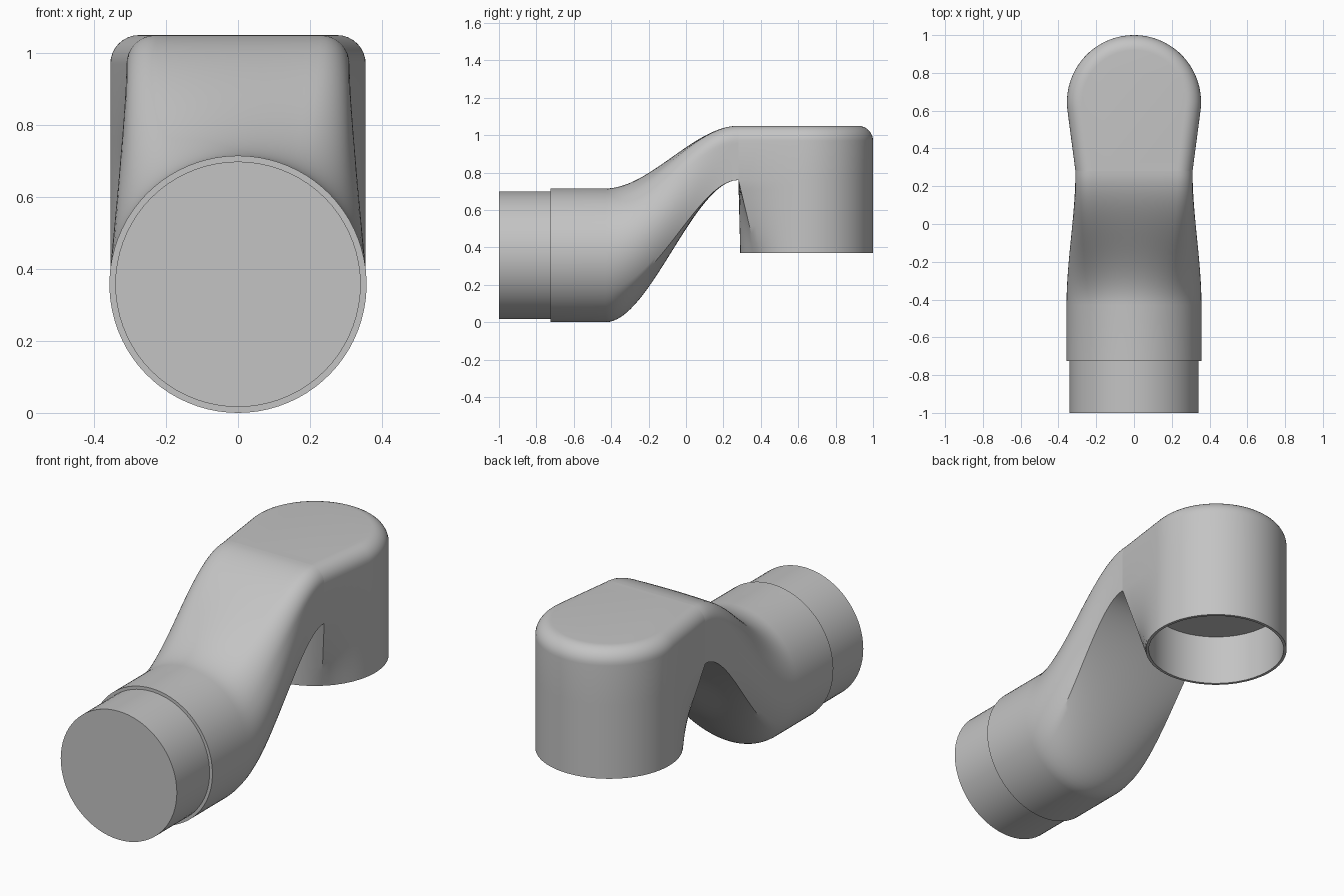
import bpy, bmesh
from math import sin, cos, pi, radians, atan2, acos, hypot

cube = bpy.data.objects.get("Cube")
if cube:
    bpy.data.objects.remove(cube)

grey = bpy.data.materials.new("plain_grey")
grey.use_nodes = True
colour = (0.55, 0.55, 0.55, 1)
grey.diffuse_color = colour
grey.node_tree.nodes["Principled BSDF"].inputs["Base Color"].default_value = colour


def loft(name, rings, cap_start=True, cap_end=True, skip=lambda row, i: False):
    """Skin a list of equal-length closed rings into one object."""
    bm = bmesh.new()
    rows = [[bm.verts.new(p) for p in ring] for ring in rings]
    n = len(rows[0])
    for r in range(len(rows) - 1):
        for i in range(n):
            if not skip(r, i):
                j = (i + 1) % n
                bm.faces.new((rows[r][i], rows[r][j], rows[r + 1][j], rows[r + 1][i]))
    if cap_start:
        bm.faces.new(rows[0])
    if cap_end:
        bm.faces.new(rows[-1])
    bmesh.ops.recalc_face_normals(bm, faces=bm.faces)
    mesh = bpy.data.meshes.new(name)
    bm.to_mesh(mesh)
    bm.free()
    mesh.materials.append(grey)
    ob = bpy.data.objects.new(name, mesh)
    bpy.context.collection.objects.link(ob)
    bpy.ops.object.select_all(action="DESELECT")
    ob.select_set(True)
    bpy.context.view_layer.objects.active = ob
    bpy.ops.object.shade_smooth_by_angle(angle=radians(30))
    return ob


def mix(a, b, t):
    return a + (b - a) * t


def smooth(t):
    return t * t * (3 - 2 * t)


# Shared sizes
PIPE_R, SPIGOT_R = 0.3575, 0.341
NECK_W, NECK_LOW, TOP, FILLET = 0.31, 0.76, 1.05, 0.08
BEND_START, BEND_END = -0.43, 0.28

# Spigot: the narrower closed end of the pipe
steps = [2 * pi * i / 72 for i in range(72)]
loft("spigot", [[(SPIGOT_R * cos(a), y, PIPE_R + SPIGOT_R * sin(a)) for a in steps]
                for y in (-1, -0.725)], cap_end=False)


# Neck section: each point of the circle is paired with one of a flat bar
# that has rounded top corners and square bottom corners
def section_pairs():
    mid, half = (NECK_LOW + TOP) / 2, (TOP - NECK_LOW) / 2
    flat, shoulder = NECK_W - FILLET, TOP - FILLET

    def line(x0, z0, x1, z1):
        return lambda t: (mix(x0, x1, t), mix(z0, z1, t))

    def corner(side, start):
        return lambda t: (side * flat + FILLET * cos(start + t * pi / 2),
                          shoulder + FILLET * sin(start + t * pi / 2))

    spans = [
        (-145, -35, 24, line(-NECK_W, NECK_LOW, NECK_W, NECK_LOW)),
        (-35, 30, 14, line(NECK_W, NECK_LOW, NECK_W, shoulder)),
        (30, 58, 8, corner(1, 0)),
        (58, 122, 14, line(flat, TOP, -flat, TOP)),
        (122, 150, 8, corner(-1, pi / 2)),
        (150, 215, 14, line(-NECK_W, shoulder, -NECK_W, NECK_LOW)),
    ]
    pairs = []
    for a0, a1, n, shape in spans:
        for k in range(n):
            a = radians(mix(a0, a1, k / n))
            x, z = shape(k / n)
            pairs.append((cos(a), sin(a), x / NECK_W, (z - mid) / half))
    return pairs


PAIRS = section_pairs()


def neck_ring(y, s):
    low, high = mix(0, NECK_LOW, s), mix(2 * PIPE_R, TOP, s)
    w = mix(PIPE_R, NECK_W, s)
    return [(w * mix(cx, rx, s), y, (low + high) / 2 + (high - low) / 2 * mix(cz, rz, s))
            for cx, cz, rx, rz in PAIRS]


# Pipe body and S-shaped neck
rings = [neck_ring(-0.725, 0)]
for k in range(33):
    rings.append(neck_ring(mix(BEND_START, BEND_END, k / 32), smooth(k / 32)))
loft("pipe_and_neck", rings, cap_end=False)

# Head: vertical socket whose outline tapers tangentially into the neck
HEAD_Y, HEAD_R, BORE_R, BASE, CEILING = 0.645, 0.355, 0.34, 0.37, 0.64
ARC, SIDE, FRONT = 56, 6, 16


def outline(d):
    r, px, py = HEAD_R - d, NECK_W - d, BEND_END
    a = atan2(py - HEAD_Y, px) + acos(r / hypot(px, py - HEAD_Y))
    pts = [(r * cos(mix(a, pi - a, k / ARC)), HEAD_Y + r * sin(mix(a, pi - a, k / ARC)))
           for k in range(ARC + 1)]
    tx, ty = pts[0]
    pts += [(-mix(tx, px, k / SIDE), mix(ty, py, k / SIDE)) for k in range(1, SIDE + 1)]
    pts += [(mix(-px, px, k / FRONT), py) for k in range(1, FRONT + 1)]
    pts += [(mix(px, tx, k / SIDE), mix(py, ty, k / SIDE)) for k in range(1, SIDE)]
    return pts


def round_ring(r, z):
    ring = []
    for x, y in outline(0):
        a = atan2(y - HEAD_Y, x)
        ring.append((r * cos(a), HEAD_Y + r * sin(a), z))
    return ring


# Bore ceiling, bore wall, rim, then outer wall blending from round to tapered
rings = [round_ring(BORE_R, CEILING), round_ring(BORE_R, BASE)]
base_ring = round_ring(HEAD_R, BASE)
for k in range(9):
    t = k / 8
    rings.append([(mix(b[0], p[0], t), mix(b[1], p[1], t), mix(BASE, NECK_LOW, t))
                  for b, p in zip(base_ring, outline(0))])
open_row = len(rings) - 1
# Rounded top edge
for k in range(9):
    a = k / 8 * pi / 2
    rings.append([(x, y, TOP - FILLET + FILLET * sin(a))
                  for x, y in outline(FILLET * (1 - cos(a)))])
first = ARC + SIDE
loft("socket_head", rings,
     skip=lambda row, i: row >= open_row and first <= i < first + FRONT)
